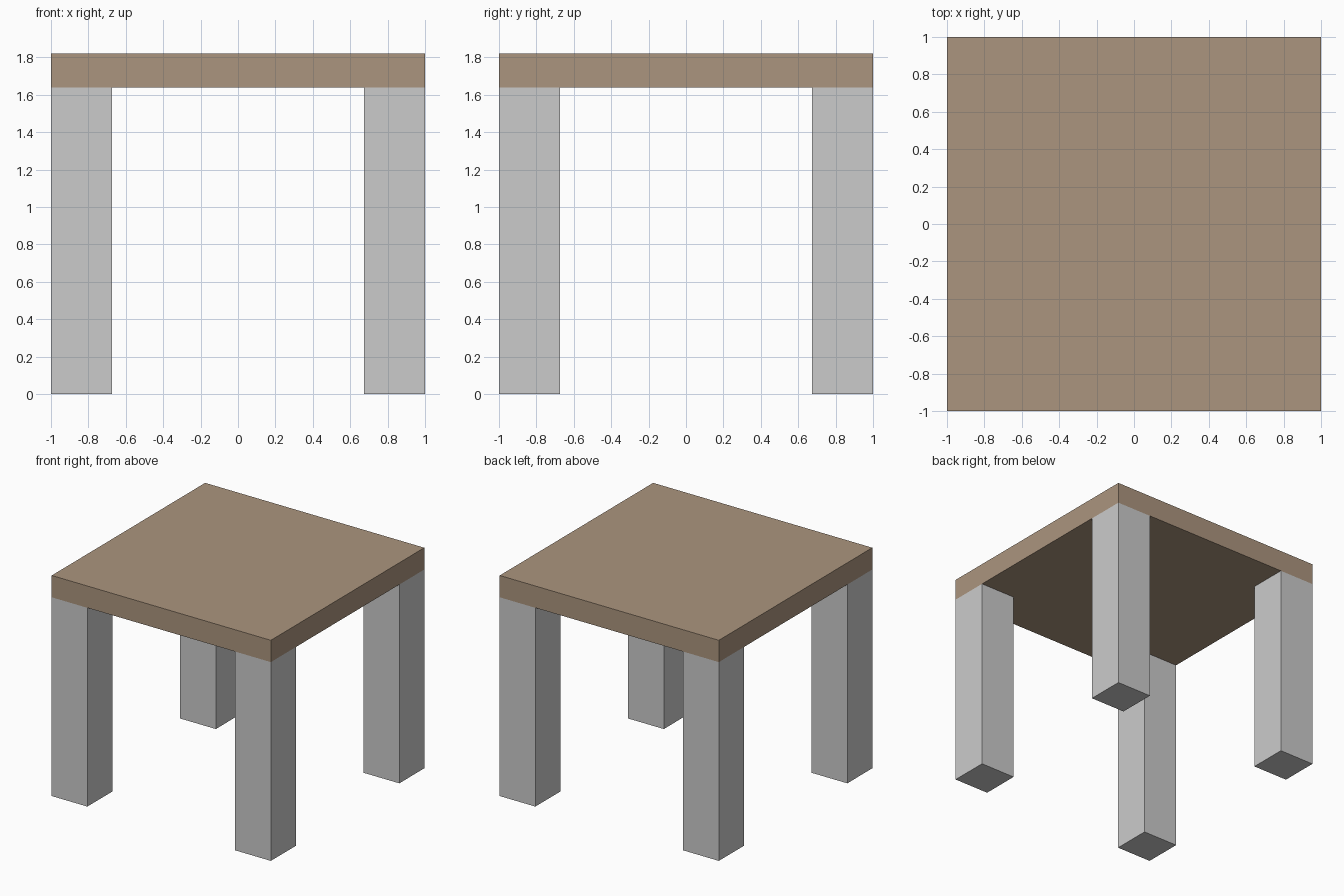
import bpy

if "Cube" in bpy.data.objects:
    bpy.data.objects.remove(bpy.data.objects["Cube"])

HALF = 1.0       # half width of the table
TOP_Z = 1.82     # upper face of the table top
UNDER_Z = 1.64   # underside of the table top
LEG = 0.325      # leg thickness


def box(name, low, high):
    centre = [(a + b) / 2 for a, b in zip(low, high)]
    bpy.ops.mesh.primitive_cube_add(size=1, location=centre)
    obj = bpy.context.object
    obj.name = name
    obj.scale = [b - a for a, b in zip(low, high)]
    bpy.ops.object.transform_apply(location=False, rotation=False, scale=True)
    return obj


# Table top
wood = bpy.data.materials.new("tan_wood")
wood.diffuse_color = (0.41, 0.30, 0.21, 1)
wood.use_nodes = True
wood.node_tree.nodes["Principled BSDF"].inputs["Base Color"].default_value = wood.diffuse_color
top = box("table_top", (-HALF, -HALF, UNDER_Z), (HALF, HALF, TOP_Z))
top.data.materials.append(wood)

# Four square legs, flush with the corners
offset = HALF - LEG / 2
for side, sx in (("left", -1), ("right", 1)):
    for end, sy in (("front", -1), ("back", 1)):
        x, y = sx * offset, sy * offset
        box(f"{end}_{side}_leg",
            (x - LEG / 2, y - LEG / 2, 0),
            (x + LEG / 2, y + LEG / 2, UNDER_Z))
